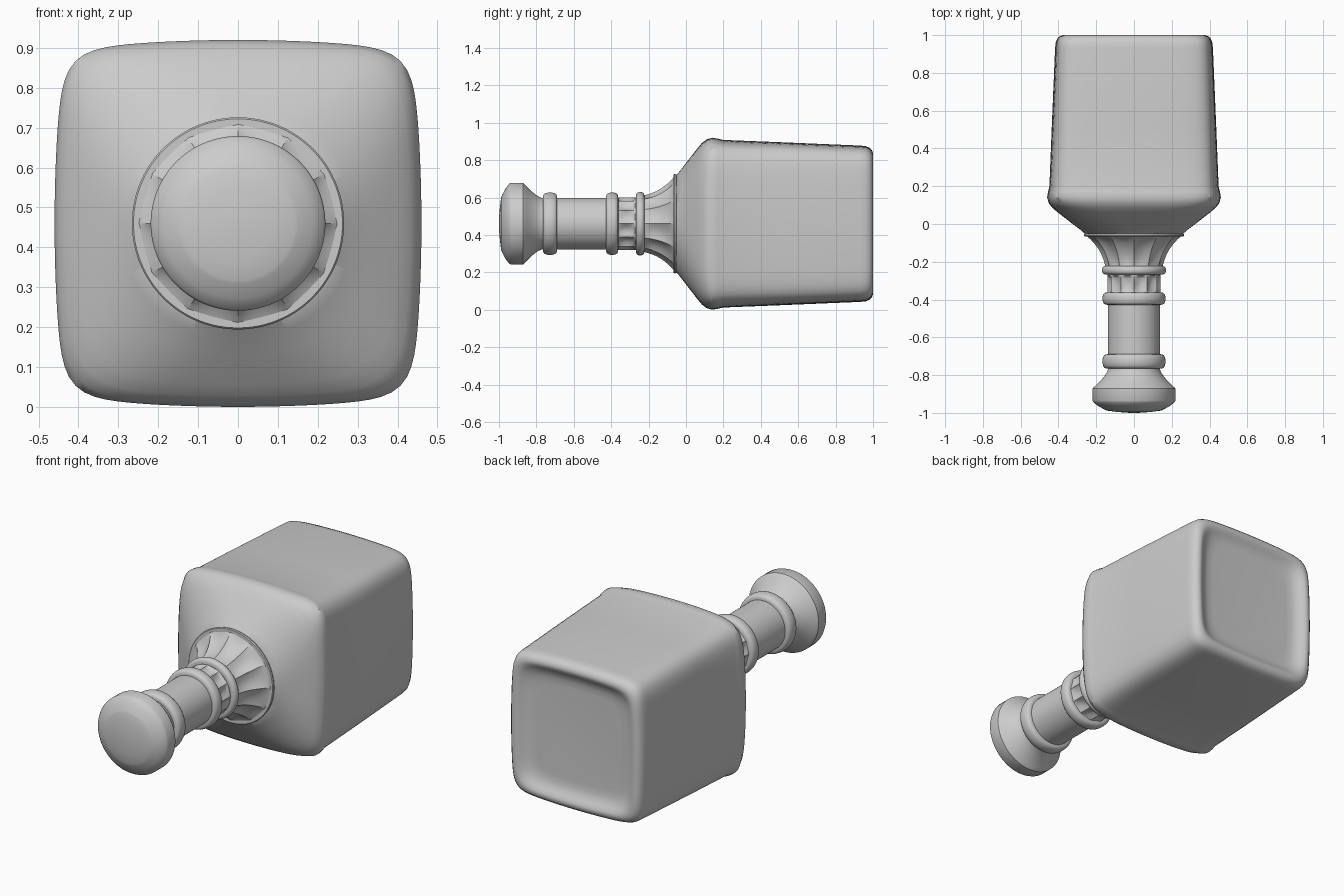
import bpy, bmesh, math

if "Cube" in bpy.data.objects:
    bpy.data.objects.remove(bpy.data.objects["Cube"])

AXIS_Z = 0.46      # height of the bottle's long axis
TAU = 2 * math.pi


def loft(name, rings, close_start=True, close_end=True, angle=35):
    """Skin a list of closed point rings into one smooth-shaded object."""
    bm = bmesh.new()
    loops = [[bm.verts.new(p) for p in ring] for ring in rings]
    n = len(loops[0])
    for a, b in zip(loops, loops[1:]):
        for i in range(n):
            j = (i + 1) % n
            bm.faces.new((a[i], a[j], b[j], b[i]))
    if close_start:
        bm.faces.new(loops[0])
    if close_end:
        bm.faces.new(loops[-1])
    bmesh.ops.recalc_face_normals(bm, faces=bm.faces)
    mesh = bpy.data.meshes.new(name)
    bm.to_mesh(mesh)
    bm.free()
    obj = bpy.data.objects.new(name, mesh)
    bpy.context.collection.objects.link(obj)
    bpy.context.view_layer.objects.active = obj
    obj.select_set(True)
    bpy.ops.object.shade_smooth_by_angle(angle=math.radians(angle))
    obj.select_set(False)
    return obj


def round_ring(y, r, flute=0.0, n=144, count=12):
    """Circle around the axis, optionally scooped into concave flutes."""
    pts = []
    for i in range(n):
        a = TAU * i / n
        rr = r - flute * abs(math.sin(a * count / 2)) ** 0.8
        pts.append((rr * math.cos(a), y, AXIS_Z + rr * math.sin(a)))
    return pts


def square_ring(y, h, power, bulge, n=144):
    """Rounded square with bowed sides; power 2 and bulge 0 give a circle."""
    pts = []
    for i in range(n):
        a = TAU * i / n
        c, s = math.cos(a), math.sin(a)
        r = (abs(c) ** power + abs(s) ** power) ** (-1 / power)
        x, z = r * c, r * s
        pts.append((h * x * (1 - bulge * z * z), y,
                    AXIS_Z + h * z * (1 - bulge * x * x)))
    return pts


def turned(name, profile, **kw):
    return loft(name, [round_ring(*p) for p in profile], **kw)


def bead(name, y, half, r_in, r_out):
    """Rounded collar ring around the neck."""
    prof = [(y - half, r_in - 0.01)]
    for k in range(13):
        t = math.pi * k / 12
        prof.append((y - half * math.cos(t),
                     r_in + (r_out - r_in) * math.sin(t) ** 0.6))
    prof.append((y + half, r_in - 0.01))
    turned(name, prof)


# Body: round shoulder, square walls, recessed base
body = [(-0.06, 0.25, 2, 0), (-0.03, 0.285, 2.3, 0), (0.0, 0.325, 2.8, 0.015),
        (0.03, 0.363, 3.7, 0.03), (0.06, 0.402, 5, 0.045),
        (0.085, 0.432, 6.5, 0.055), (0.11, 0.451, 8, 0.055),
        (0.14, 0.46, 9.5, 0.055), (0.17, 0.455, 10, 0.053),
        (0.2, 0.448, 10, 0.05), (0.5, 0.436, 10, 0.045),
        (0.93, 0.418, 10, 0.04), (0.96, 0.415, 10, 0.04),
        (0.98, 0.407, 10, 0.04), (0.993, 0.395, 10, 0.04),
        (1.0, 0.378, 10, 0.04), (0.997, 0.363, 9, 0.04),
        (0.985, 0.345, 9, 0.04), (0.971, 0.325, 8, 0.04),
        (0.962, 0.295, 8, 0.04), (0.96, 0.26, 8, 0.04)]
loft("bottle_body", [square_ring(*p) for p in body])

# Thin flange where the neck meets the shoulder
turned("neck_flange", [(-0.066, 0.24), (-0.066, 0.262), (-0.061, 0.266),
                       (-0.053, 0.264), (-0.045, 0.25)])

# Fluted flare above the flange
flare = [(-0.06, 0.255, 0.0), (-0.068, 0.246, 0.008), (-0.08, 0.232, 0.016),
         (-0.1, 0.213, 0.019), (-0.13, 0.190, 0.018), (-0.16, 0.173, 0.016),
         (-0.19, 0.161, 0.013), (-0.21, 0.155, 0.009), (-0.23, 0.15, 0.0)]
turned("fluted_flare", flare, angle=25)

# Short band of scooped flutes between two collars
band = [(-0.25, 0.14, 0), (-0.272, 0.14, 0.0), (-0.282, 0.14, 0.01),
        (-0.3, 0.14, 0.016), (-0.32, 0.14, 0.018), (-0.34, 0.14, 0.016),
        (-0.358, 0.14, 0.01), (-0.368, 0.14, 0.0), (-0.39, 0.14, 0)]
turned("fluted_band", band, angle=25)

# Plain neck tube
turned("neck_tube", [(-0.38, 0.138), (-0.75, 0.138)])

# Collars
bead("lower_collar", -0.245, 0.023, 0.14, 0.170)
bead("middle_collar", -0.395, 0.033, 0.138, 0.167)
bead("lip_collar", -0.727, 0.038, 0.138, 0.167)

# Stopper: flared stem, straight rim, chamfer and slightly domed top
stopper = [(-0.75, 0.135), (-0.768, 0.137), (-0.785, 0.143), (-0.805, 0.156),
           (-0.83, 0.177), (-0.855, 0.202), (-0.864, 0.213), (-0.872, 0.219),
           (-0.935, 0.219), (-0.945, 0.214), (-0.965, 0.188),
           (-0.984, 0.152), (-0.988, 0.142), (-0.995, 0.09),
           (-0.999, 0.04), (-1.0, 0.004)]
turned("stopper", stopper)
